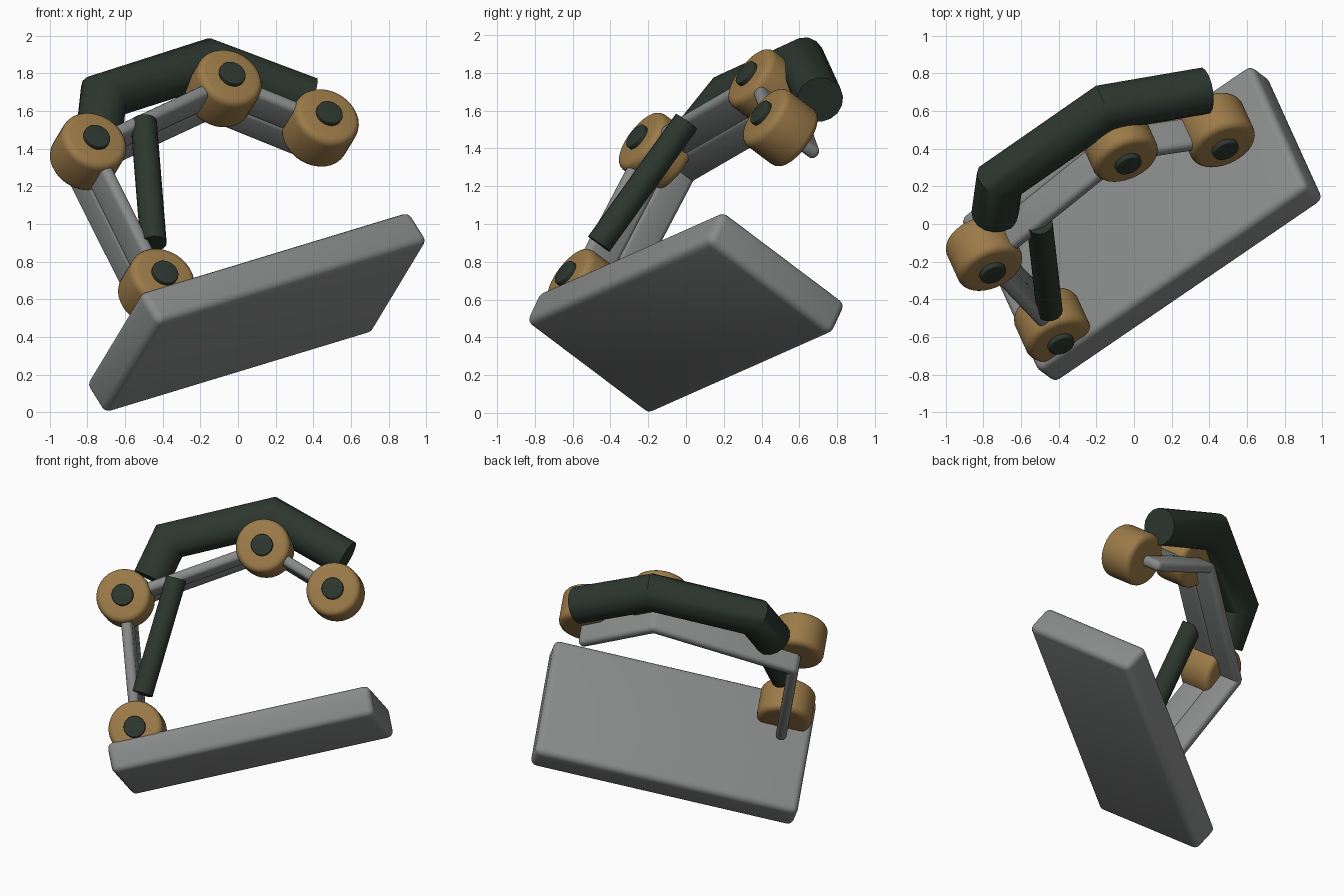
import bpy
import bmesh
from math import pi, cos, sin
from mathutils import Vector, Matrix

cube = bpy.data.objects.get("Cube")
if cube:
    bpy.data.objects.remove(cube, do_unlink=True)


def material(name, rgb):
    mat = bpy.data.materials.new(name)
    mat.use_nodes = True
    mat.diffuse_color = (*rgb, 1)
    mat.node_tree.nodes["Principled BSDF"].inputs["Base Color"].default_value = (*rgb, 1)
    return mat


GREY = material("mid grey", (0.25, 0.26, 0.255))
TAN = material("tan brown", (0.33, 0.195, 0.065))
DARK = material("dark green", (0.025, 0.038, 0.028))

# Tilted frame of the whole model: plate length, plate depth, plate normal
length = Vector((0.801, 0.547, 0.243)).normalized()
depth = Vector((-0.339, 0.753, -0.565))
depth = (depth - length * depth.dot(length)).normalized()
normal = length.cross(depth)
FRAME = Matrix.Translation((0.10, 0, 0.53)) @ Matrix((length, depth, normal)).transposed().to_4x4()


def finish(bm, name, mat, angle=0.6):
    bmesh.ops.recalc_face_normals(bm, faces=bm.faces)
    mesh = bpy.data.meshes.new(name)
    bm.to_mesh(mesh)
    bm.free()
    mesh.materials.append(mat)
    mesh.shade_smooth()
    mesh.set_sharp_from_angle(angle=angle)
    obj = bpy.data.objects.new(name, mesh)
    obj.matrix_world = FRAME
    bpy.context.collection.objects.link(obj)
    return obj


def rounded_box(name, size, place, radius, mat):
    bm = bmesh.new()
    bmesh.ops.create_cube(bm, size=1, matrix=Matrix.Diagonal((*size, 1)))
    bmesh.ops.bevel(bm, geom=bm.edges[:], offset=radius, segments=4, profile=0.5, affect='EDGES')
    bm.transform(place)
    finish(bm, name, mat)


def drum(name, joint, front, back, radius, edge, mat):
    """Rounded cylinder whose axis runs along the plate depth."""
    bm = bmesh.new()
    bmesh.ops.create_cone(bm, cap_ends=True, segments=32, radius1=radius, radius2=radius,
                          depth=back - front)
    rims = [e for e in bm.edges if abs(e.verts[0].co.z - e.verts[1].co.z) < 0.001]
    bmesh.ops.bevel(bm, geom=rims, offset=edge, segments=4, profile=0.5, affect='EDGES')
    u, n = joint
    bm.transform(Matrix.Translation((u, (front + back) / 2, n)) @ Matrix.Rotation(pi / 2, 4, 'X'))
    finish(bm, name, mat)


def tube(name, path, v, radius, mat, sides=16):
    """Mitred tube along a path lying in one plane across the depth."""
    points = [Vector((u, v, n)) for u, n in path]
    bm = bmesh.new()
    rings = []
    for i, p in enumerate(points):
        before = (p - points[i - 1]).normalized() if i else None
        after = (points[i + 1] - p).normalized() if i + 1 < len(points) else None
        before, after = before or after, after or before
        tangent = (before + after).normalized()
        side = tangent.cross(Vector((0, 1, 0))) / tangent.dot(before)
        rings.append([bm.verts.new(p + radius * (side * cos(a) + Vector((0, sin(a), 0))))
                      for a in (2 * pi * k / sides for k in range(sides))])
    for r, s in zip(rings, rings[1:]):
        for k in range(sides):
            m = (k + 1) % sides
            bm.faces.new((r[k], r[m], s[m], s[k]))
    bm.faces.new(rings[0])
    bm.faces.new(rings[-1])
    finish(bm, name, mat)


# Base plate
rounded_box("base_plate", (1.79, 0.875, 0.21), Matrix(), 0.042, GREY)

# Joints along the arm, as (length, height) in the tilted frame
joints = {"base": (-0.689, 0.169), "elbow": (-0.597, 1.056),
          "wrist": (0.378, 1.181), "tip": (0.783, 0.791)}
for label, joint in joints.items():
    drum(label + "_joint", joint, -0.42, -0.17, 0.183, 0.04, TAN)
    drum(label + "_pin", joint, -0.448, -0.38, 0.072, 0.008, DARK)

# Paired flat bars linking the joints
names = list(joints)
for start, end in zip(names, names[1:]):
    a, b = (Vector((joints[j][0], 0, joints[j][1])) for j in (start, end))
    along = (b - a).normalized()
    across = Vector((0, 1, 0))
    turn = Matrix((along, across, along.cross(across))).transposed().to_4x4()
    for label, front, back in (("front", -0.395, -0.2), ("rear", -0.22, -0.035)):
        centre = (a + b) / 2 + across * (front + back) / 2
        rounded_box(f"{start}_{end}_{label}_bar", ((b - a).length + 0.05, back - front, 0.072),
                    Matrix.Translation(centre) @ turn, 0.03, GREY)

# Thick bent hose over the upper arm and the thin strut by the lower arm
tube("upper_hose", [(-0.417, 1.166), (-0.249, 1.39), (0.456, 1.40), (0.883, 1.015)],
     -0.2, 0.125, DARK)
tube("lower_strut", [(-0.234, 1.095), (-0.603, 0.387)], -0.365, 0.07, DARK)
